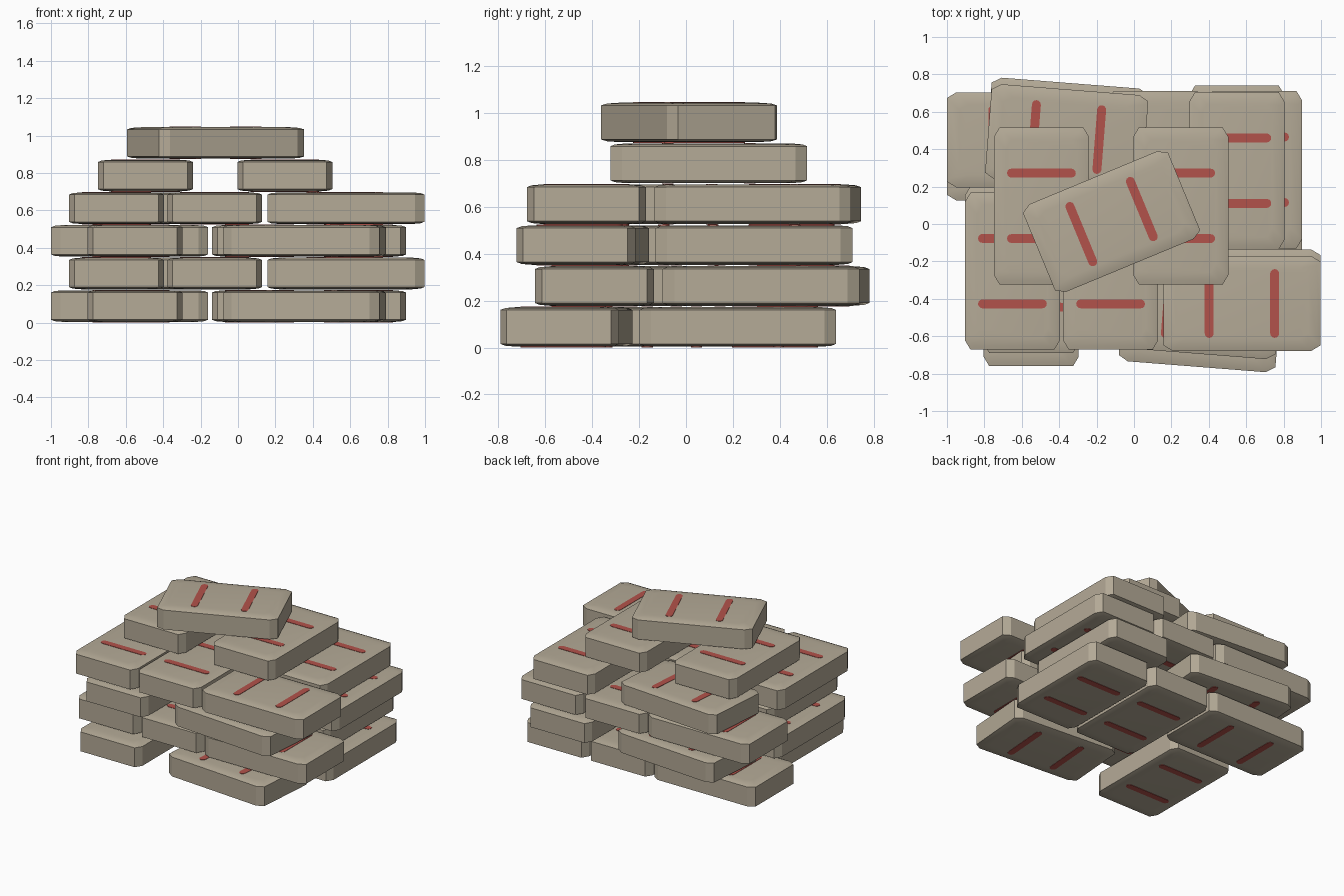
import bpy, bmesh, math
from mathutils import Matrix, Vector

if "Cube" in bpy.data.objects:
    bpy.data.objects.remove(bpy.data.objects["Cube"])

LENGTH, WIDTH, THICK, PITCH = 0.84, 0.508, 0.169, 0.1745


def flat(name, color):
    m = bpy.data.materials.new(name)
    m.diffuse_color = (*color, 1)
    m.use_nodes = True
    m.node_tree.nodes["Principled BSDF"].inputs["Base Color"].default_value = m.diffuse_color
    return m


CANVAS = flat("tan canvas", (0.46, 0.405, 0.31))
RED = flat("red stripe", (0.45, 0.085, 0.07))


def ring(bm, z, inset):
    # chamfered rectangle, slightly bowed along the sides
    a, b, cx, cy = LENGTH / 2 - inset, WIDTH / 2 - inset, 0.05, 0.03
    pts = [(a, -b + cy), (a, b - cy), (a - cx, b), (-a + cx, b),
           (-a, b - cy), (-a, -b + cy), (-a + cx, -b), (a - cx, -b)]
    return [bm.verts.new((x, y, z)) for x, y in pts]


def plate(bm, x, z, h):
    # painted stripe with rounded ends, as a thin plate
    n, r, half = 6, 0.024, 0.16
    pts = [(r * math.cos(math.pi * i / n), half + r * math.sin(math.pi * i / n))
           for i in range(n + 1)]
    pts += [(-px, -py) for px, py in pts]
    lo = [bm.verts.new((x + px, py, z)) for px, py in pts]
    hi = [bm.verts.new((x + px, py, z + h)) for px, py in pts]
    faces = [bm.faces.new(hi), bm.faces.new(lo[::-1])]
    for i in range(len(pts)):
        j = (i + 1) % len(pts)
        faces.append(bm.faces.new((lo[i], lo[j], hi[j], hi[i])))
    for f in faces:
        f.material_index = 1


def sack_mesh():
    bm = bmesh.new()
    t = THICK / 2
    # body: stacked rings with soft pillow edges
    profile = [(-t, 0.065), (-t + 0.004, 0.02), (-t + 0.012, 0.0),
               (t - 0.012, 0.0), (t - 0.004, 0.02), (t, 0.065)]
    rings = [ring(bm, z, i) for z, i in profile]
    bm.faces.new(rings[0][::-1])
    bm.faces.new(rings[-1])
    for r0, r1 in zip(rings, rings[1:]):
        for i in range(8):
            j = (i + 1) % 8
            bm.faces.new((r0[i], r0[j], r1[j], r1[i]))
    # two stripes on the top and on the underside
    for x in (-0.175, 0.175):
        plate(bm, x, t - 0.001, 0.0035)
        plate(bm, x, -t - 0.0025, 0.0035)
    bmesh.ops.recalc_face_normals(bm, faces=bm.faces)
    me = bpy.data.meshes.new("sack")
    bm.to_mesh(me)
    bm.free()
    me.materials.append(CANVAS)
    me.materials.append(RED)
    return me


MESH = sack_mesh()


def sack(layer, i, x, y, turn):
    ob = bpy.data.objects.new(f"sack_layer{layer + 1}_{i + 1}", MESH)
    bpy.context.collection.objects.link(ob)
    ob.location = (x, y, 0.0035 + THICK / 2 + layer * PITCH)
    ob.rotation_euler.z = math.radians(turn)
    return ob


# layer patterns: x, y, rotation in degrees
odd = [(-0.58, 0.45, 0), (-0.55, -0.27, 90), (0.355, -0.44, -4.5),
       (0.645, 0.29, 90), (0.115, 0.29, 90)]
even = [(-0.65, -0.252, 90), (-0.125, -0.252, 90), (0.577, -0.425, 0),
        (0.55, 0.285, 90), (-0.36, 0.465, -4.5)]
top_pair = [(-0.495, 0.097, 90), (0.25, 0.097, 90)]
cap = [(-0.12, 0.013, 22.5)]

layers = [(odd, -0.07), (even, 0.035), (odd, 0), (even, 0), (top_pair, 0), (cap, 0)]
made = []
for n, (pattern, dy) in enumerate(layers):
    for i, (x, y, turn) in enumerate(pattern):
        made.append(sack(n, i, x, y + dy, turn))

# soft shading with sharp sides
bpy.ops.object.select_all(action='DESELECT')
made[0].select_set(True)
bpy.context.view_layer.objects.active = made[0]
for f in MESH.polygons:
    f.use_smooth = True
MESH.set_sharp_from_angle(angle=math.radians(30))
